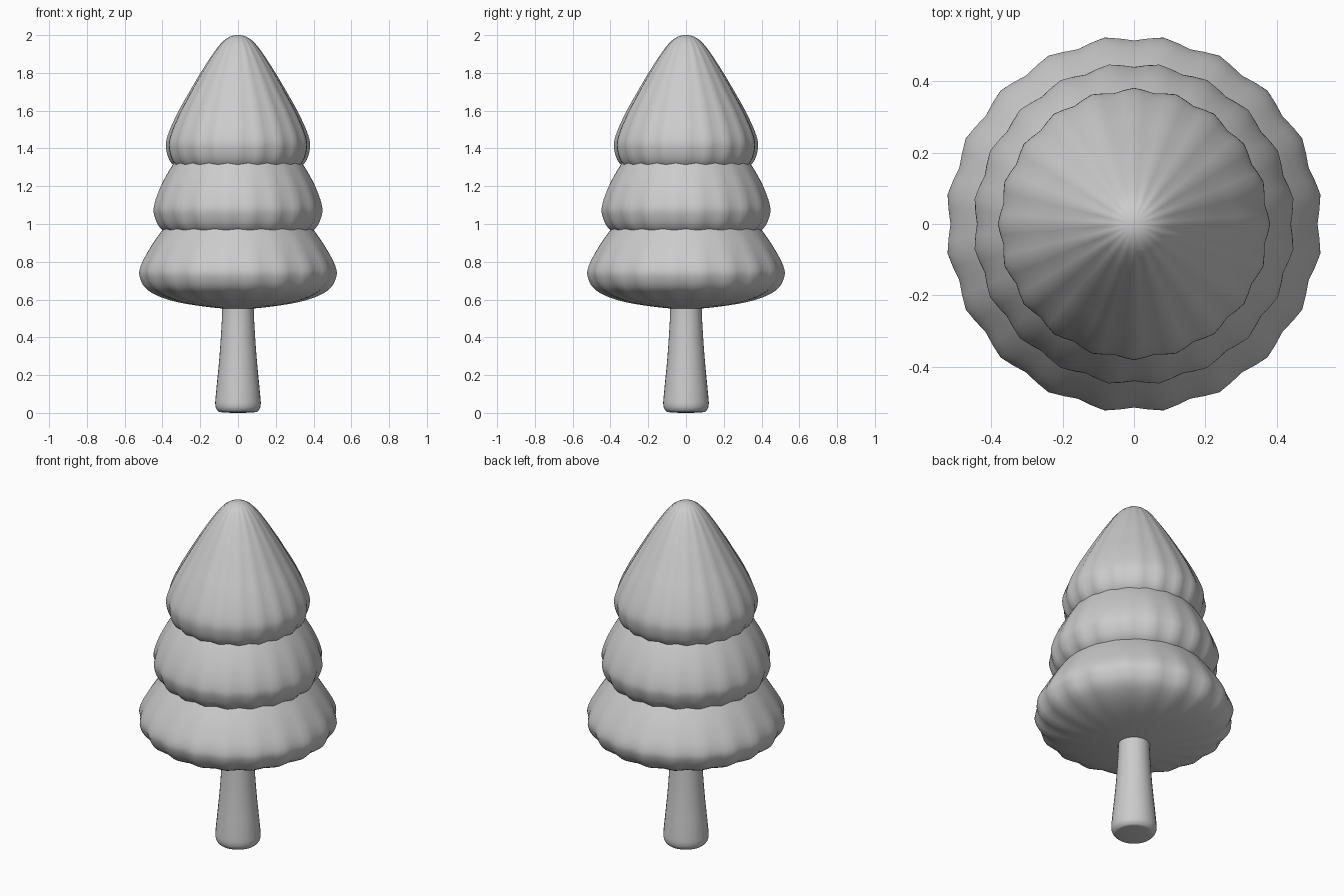
import bpy, bmesh, math
from mathutils import Vector

if "Cube" in bpy.data.objects:
    bpy.data.objects.remove(bpy.data.objects["Cube"])


def smooth_profile(pts, steps=4):
    # Catmull-Rom through the profile, mirrored across the axis at both poles
    p = [Vector(q) for q in pts]
    flip = lambda v: Vector((-v.x, v.y, v.z))
    p = [flip(p[1])] + p + [flip(p[-2])]
    out = []
    for i in range(1, len(p) - 2):
        a, b, c, d = p[i - 1:i + 3]
        for s in range(steps):
            t = s / steps
            out.append(0.5 * (2 * b + (c - a) * t + (2 * a - 5 * b + 4 * c - d) * t * t
                              + (3 * b - a - 3 * c + d) * t ** 3))
    out.append(p[-2])
    return out


def lathe(name, pts, lobes=0, phase=0.0, segs=80):
    # profile points are (radius, height, flute depth)
    prof = smooth_profile(pts)
    bm = bmesh.new()
    top = bm.verts.new((0, 0, prof[0].y))
    bottom = bm.verts.new((0, 0, prof[-1].y))
    rings = []
    for q in prof[1:-1]:
        ring = []
        for k in range(segs):
            a = 2 * math.pi * k / segs
            r = max(q.x + q.z * math.cos(lobes * (a - phase)), 0.001)
            ring.append(bm.verts.new((r * math.cos(a), r * math.sin(a), q.y)))
        rings.append(ring)
    for k in range(segs):
        n = (k + 1) % segs
        bm.faces.new((top, rings[0][k], rings[0][n]))
        bm.faces.new((bottom, rings[-1][n], rings[-1][k]))
        for u, v in zip(rings, rings[1:]):
            bm.faces.new((u[k], v[k], v[n], u[n]))
    bmesh.ops.recalc_face_normals(bm, faces=bm.faces)
    for f in bm.faces:
        f.smooth = True
    me = bpy.data.meshes.new(name)
    bm.to_mesh(me)
    bm.free()
    ob = bpy.data.objects.new(name, me)
    bpy.context.collection.objects.link(ob)
    return ob


half_lobe = math.radians(9)

# Trunk with a flared, rounded foot
lathe("trunk", [(0, 0.62, 0), (0.07, 0.62, 0), (0.083, 0.58, 0), (0.085, 0.5, 0),
                (0.098, 0.3, 0), (0.117, 0.1, 0), (0.12, 0.04, 0), (0.108, 0.012, 0),
                (0.085, 0.003, 0), (0, 0, 0)], segs=32)

# Bottom foliage tier
lathe("foliage_bottom", [(0, 1.16, 0), (0.2, 1.12, 0), (0.33, 1.05, 0), (0.415, 0.95, 0.001),
                         (0.475, 0.86, 0.003), (0.515, 0.78, 0.006), (0.519, 0.72, 0.008),
                         (0.475, 0.65, 0.009), (0.36, 0.597, 0.007), (0.18, 0.563, 0.002),
                         (0, 0.55, 0)], 20, half_lobe)

# Middle foliage tier
lathe("foliage_middle", [(0, 1.52, 0), (0.17, 1.48, 0), (0.28, 1.4, 0), (0.355, 1.3, 0.001),
                         (0.41, 1.2, 0.003), (0.442, 1.11, 0.005), (0.443, 1.05, 0.007),
                         (0.405, 0.975, 0.008), (0.31, 0.925, 0.006), (0.15, 0.895, 0.002),
                         (0, 0.885, 0)], 20, half_lobe)

# Top foliage tier with rounded tip
lathe("foliage_top", [(0, 2.0, 0), (0.055, 1.985, 0.001), (0.11, 1.93, 0.002),
                      (0.19, 1.81, 0.002), (0.26, 1.69, 0.003), (0.32, 1.58, 0.004),
                      (0.367, 1.47, 0.005), (0.375, 1.4, 0.006), (0.345, 1.32, 0.006),
                      (0.26, 1.265, 0.004), (0.12, 1.235, 0.001), (0, 1.23, 0)], 20)
